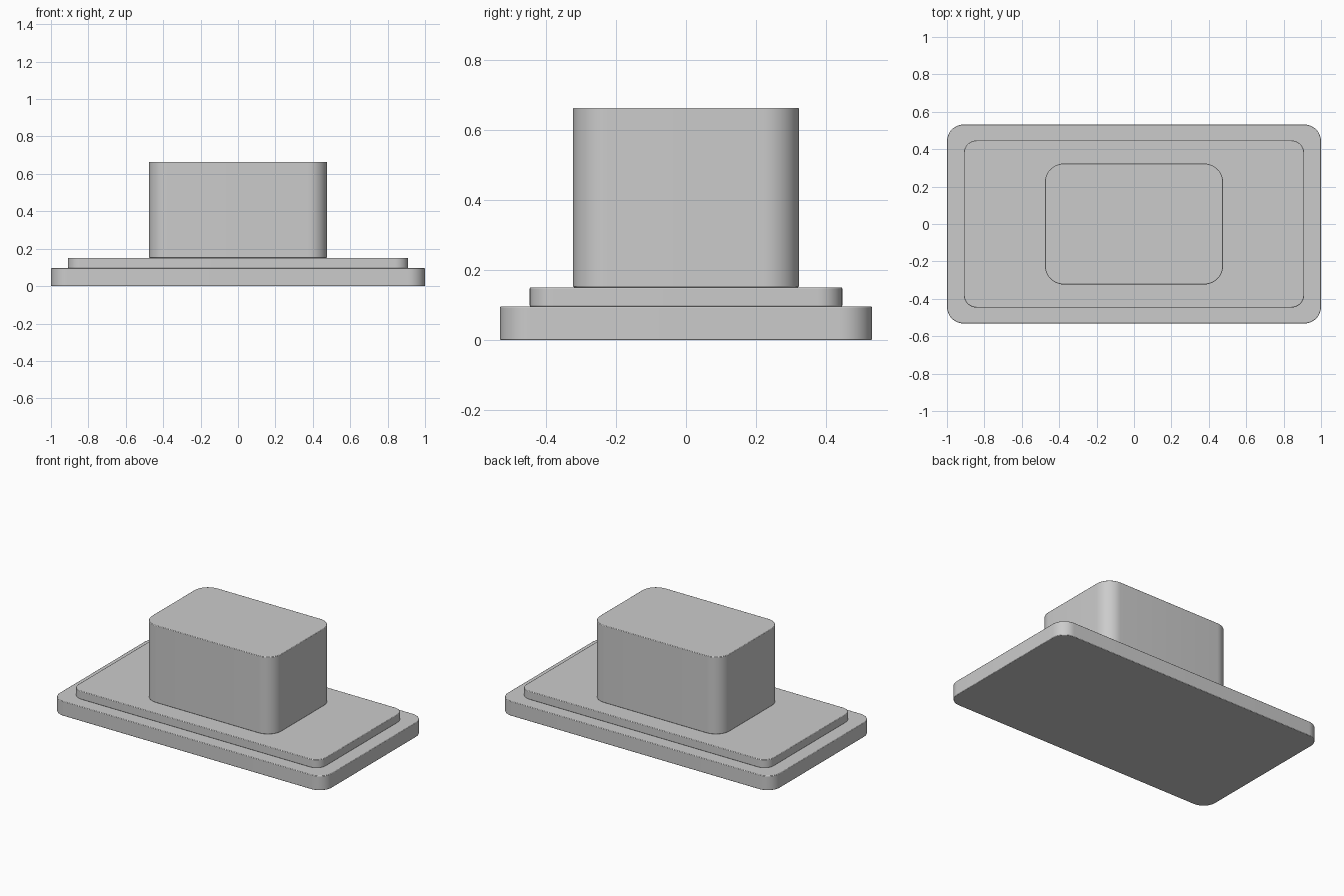
import bpy
import bmesh
from math import cos, sin, pi

if "Cube" in bpy.data.objects:
    bpy.data.objects.remove(bpy.data.objects["Cube"])

SEGMENTS = 12  # steps per rounded corner


def rounded_slab(name, half_x, half_y, z0, z1, radius, edge=0.003):
    """Extrude a rounded rectangle from z0 to z1 with a very fine edge bevel."""
    bm = bmesh.new()
    outline = []
    for i, (sx, sy) in enumerate([(1, 1), (-1, 1), (-1, -1), (1, -1)]):
        for k in range(SEGMENTS + 1):
            a = (i + k / SEGMENTS) * pi / 2
            outline.append(bm.verts.new((sx * (half_x - radius) + radius * cos(a),
                                         sy * (half_y - radius) + radius * sin(a), z0)))
    bottom = bm.faces.new(outline)
    grown = bmesh.ops.extrude_face_region(bm, geom=[bottom], use_keep_orig=True)
    top_verts = [g for g in grown["geom"] if isinstance(g, bmesh.types.BMVert)]
    bmesh.ops.translate(bm, verts=top_verts, vec=(0, 0, z1 - z0))
    bmesh.ops.recalc_face_normals(bm, faces=bm.faces)

    mesh = bpy.data.meshes.new(name)
    bm.to_mesh(mesh)
    bm.free()
    obj = bpy.data.objects.new(name, mesh)
    bpy.context.collection.objects.link(obj)

    bevel = obj.modifiers.new("fine_edge", 'BEVEL')
    bevel.width = edge
    bevel.segments = 2
    bevel.limit_method = 'ANGLE'

    bpy.ops.object.select_all(action='DESELECT')
    obj.select_set(True)
    bpy.context.view_layer.objects.active = obj
    bpy.ops.object.shade_smooth_by_angle()
    return obj


# Wide bottom plate
rounded_slab("base_plate", 1.0, 0.532, 0.0, 0.096, 0.09)
# Smaller raised step on the plate
rounded_slab("raised_step", 0.91, 0.447, 0.096, 0.151, 0.07)
# Tall central block
rounded_slab("upper_block", 0.476, 0.323, 0.151, 0.664, 0.1)
